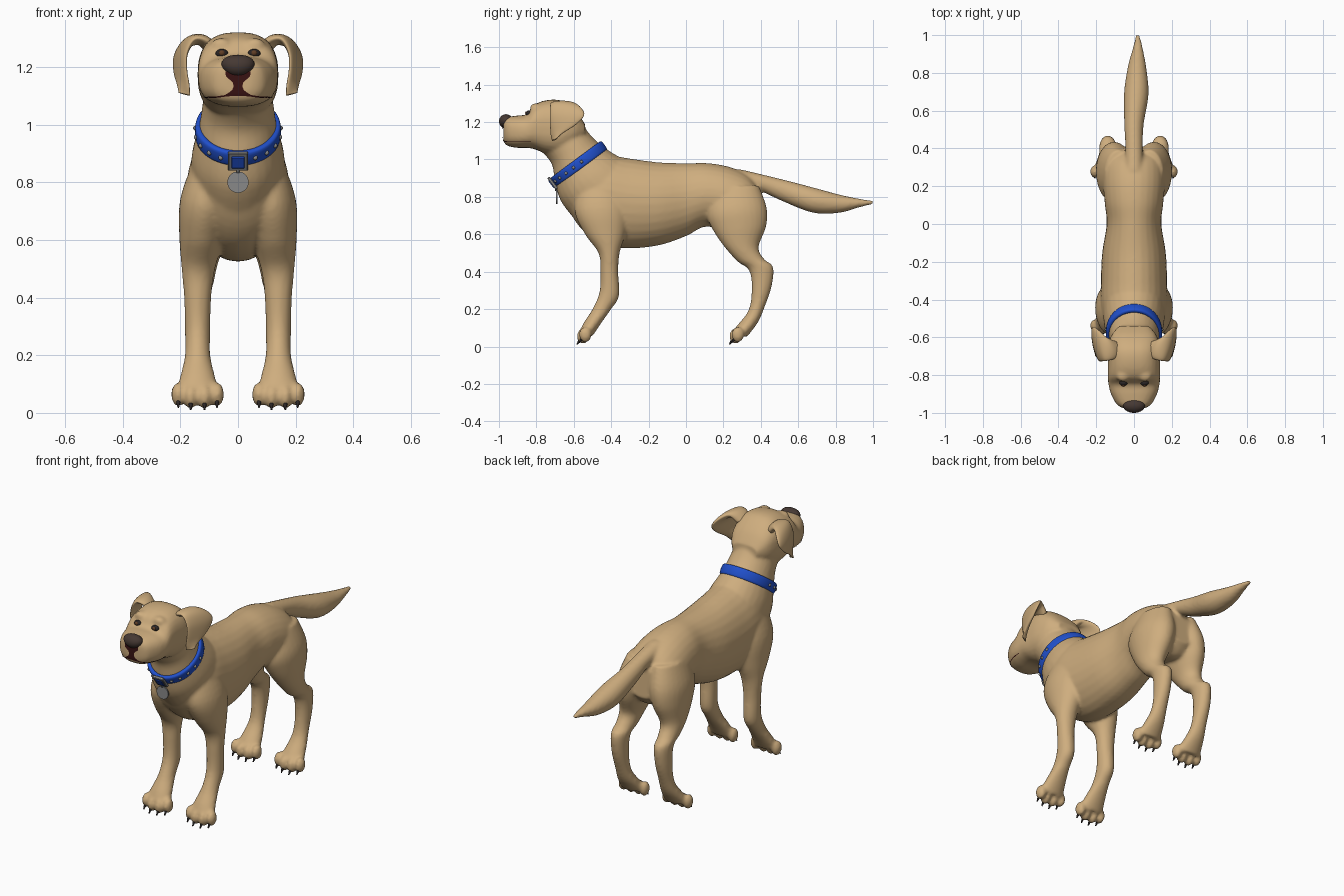
import bpy, bmesh
from math import sin, cos, pi, radians, copysign
from mathutils import Vector, Matrix

default_cube = bpy.data.objects.get("Cube")
if default_cube:
    bpy.data.objects.remove(default_cube, do_unlink=True)


def material(name, red, green, blue):
    mat = bpy.data.materials.new(name)
    mat.use_nodes = True
    colour = (red, green, blue, 1)
    mat.diffuse_color = colour
    shader = next(n for n in mat.node_tree.nodes if n.type == 'BSDF_PRINCIPLED')
    shader.inputs["Base Color"].default_value = colour
    shader.inputs["Roughness"].default_value = .7
    return mat


TAN = material("tan_coat", .62, .42, .21)
BLUE = material("blue_collar", .015, .08, .6)
METAL = material("grey_metal", .25, .25, .25)
NOSE = material("dark_brown_nose", .06, .04, .033)
MOUTH = material("maroon_mouth", .04, .006, .006)
CLAW = material("black_claw", .025, .02, .02)
IRIS = material("brown_iris", .12, .05, .02)


def finish(name, bm, mat, smooth=True):
    """Turn a bmesh into a named object of one colour."""
    bmesh.ops.recalc_face_normals(bm, faces=bm.faces)
    mesh = bpy.data.meshes.new(name)
    bm.to_mesh(mesh)
    bm.free()
    for poly in mesh.polygons:
        poly.use_smooth = smooth
    mesh.materials.append(mat)
    obj = bpy.data.objects.new(name, mesh)
    bpy.context.scene.collection.objects.link(obj)
    return obj


def spline(rows, steps=5):
    """Catmull-Rom interpolation through rows of numbers."""
    out = []
    last = len(rows) - 1
    for i in range(last):
        a, b, c, d = (rows[max(0, min(last, i + k))] for k in (-1, 0, 1, 2))
        for s in range(steps):
            t = s / steps
            out.append([q + .5 * t * (r - p + t * (2 * p - 5 * q + 4 * r - w
                        + t * (3 * (q - r) + w - p)))
                        for p, q, r, w in zip(a, b, c, d)])
    return out + [list(rows[-1])]


def skin(bm, rings, closed=False):
    """Bridge rings of points; cap the ends unless the rings form a loop."""
    vs = [[bm.verts.new(p) for p in ring] for ring in rings]
    n = len(vs[0])
    pairs = list(zip(vs, vs[1:])) + ([(vs[-1], vs[0])] if closed else [])
    for a, b in pairs:
        for i in range(n):
            j = (i + 1) % n
            bm.faces.new((a[i], a[j], b[j], b[i]))
    if not closed:
        bm.faces.new(vs[0])
        bm.faces.new(vs[-1])


def loft(bm, sections, side=1, box=1, twist=0, sides=28):
    """Sections: x, first edge y z, second edge y z, half thickness."""
    rows = spline(sections)
    first = [Vector((side * (r[0] - twist), r[1], r[2])) for r in rows]
    second = [Vector((side * (r[0] + twist), r[3], r[4])) for r in rows]
    mids = [(a + b) / 2 for a, b in zip(first, second)]
    rings = []
    for i, row in enumerate(rows):
        half = (first[i] - second[i]) / 2
        along = mids[min(i + 1, len(mids) - 1)] - mids[max(i - 1, 0)]
        across = half.cross(along).normalized() * max(row[5], .003)
        ring = []
        for k in range(sides):
            c, s = cos(2 * pi * k / sides), sin(2 * pi * k / sides)
            ring.append(mids[i] + across * copysign(abs(c) ** box, c)
                        + half * copysign(abs(s) ** box, s))
        rings.append(ring)
    skin(bm, rings)


def ball(bm, loc, scale, segments=20):
    matrix = Matrix.Translation(loc) @ Matrix.Diagonal((*scale, 1))
    bmesh.ops.create_uvsphere(bm, u_segments=segments, v_segments=segments // 2,
                              radius=1, matrix=matrix)


# Body masses, each running along the animal
torso = [(0, -.63, .92, -.65, .77, .08), (0, -.53, .98, -.57, .64, .15),
         (0, -.42, 1.02, -.47, .56, .175), (0, -.3, 1.005, -.33, .525, .176),
         (0, -.15, .985, -.15, .54, .168), (0, 0, .98, 0, .59, .145),
         (0, .12, .98, .1, .64, .155), (0, .24, .958, .22, .62, .165),
         (0, .34, .91, .34, .6, .155), (0, .4, .83, .41, .66, .1)]
neck = [(0, -.56, 1.2, -.79, 1.06, .115), (0, -.51, 1.13, -.72, .98, .125),
        (0, -.445, 1.07, -.7, .88, .138), (0, -.36, 1.015, -.665, .77, .16),
        (0, -.28, .97, -.56, .64, .165)]
tail = [(0, .28, .95, .34, .84, .05), (0, .42, .917, .4, .83, .046),
        (0, .55, .885, .52, .775, .052), (.012, .7, .845, .68, .715, .065),
        (.016, .83, .81, .82, .715, .05), (.02, .93, .79, .92, .742, .028),
        (.02, 1.005, .778, 1.003, .762, .01)]
head_outline = [(-.977, 1.21, 1.1, .05), (-.957, 1.226, 1.074, .09),
                (-.9, 1.235, 1.062, .122), (-.85, 1.243, 1.062, .135),
                (-.81, 1.293, 1.055, .139), (-.74, 1.318, 1.03, .139),
                (-.66, 1.313, 1.03, .139), (-.59, 1.26, 1.08, .12),
                (-.54, 1.19, 1.12, .08)]
head = [(0, y, top, y, low, r) for y, top, low, r in head_outline]
front_leg = [(.08, -.58, .85, -.34, .87, .075), (.112, -.595, .72, -.31, .73, .09),
             (.128, -.54, .6, -.325, .6, .076), (.138, -.468, .5, -.355, .5, .058),
             (.14, -.457, .4, -.362, .4, .047), (.14, -.463, .29, -.358, .27, .044),
             (.14, -.5, .2, -.4, .2, .044), (.14, -.545, .13, -.45, .13, .06),
             (.14, -.57, .08, -.5, .055, .076)]
hind_leg = [(.08, .13, .82, .39, .86, .075), (.1, .11, .71, .432, .74, .097),
            (.115, .14, .63, .428, .64, .087), (.13, .2, .54, .388, .53, .064),
            (.135, .275, .455, .42, .465, .052), (.138, .335, .41, .466, .425, .046),
            (.14, .352, .32, .458, .32, .042), (.14, .337, .2, .42, .21, .042),
            (.14, .28, .12, .385, .13, .057), (.14, .245, .08, .325, .05, .076)]

body = bmesh.new()
for part in (torso, neck, tail):
    loft(body, part)
loft(body, head, box=.78)
claws = bmesh.new()
tilt = Matrix.Rotation(radians(145), 4, 'X')
for side in (1, -1):
    # Brow above each eye
    ball(body, (side * .058, -.805, 1.275), (.036, .03, .026))
    for leg, front in ((front_leg, -.55), (hind_leg, .265)):
        loft(body, leg, side)
        # Four toes, the middle pair further forward and lower
        for offset in (-.067, -.024, .024, .067):
            outer = abs(offset) > .05
            x = side * (.14 + offset)
            y, z = front + outer * .012, .056 + outer * .008
            ball(body, (x, y, z), (.025, .034, .042))
            spot = Matrix.Translation((x, y - .02, z - .026))
            bmesh.ops.create_cone(claws, cap_ends=True, segments=10, radius1=.012,
                                  radius2=.003, depth=.046, matrix=spot @ tilt)
finish("claws", claws, CLAW)

# Fuse the masses into one smooth skin
body = finish("body", body, TAN)
remesh = body.modifiers.new("fuse", 'REMESH')
remesh.mode = 'VOXEL'
remesh.voxel_size = .0095
remesh.use_smooth_shade = True
relax = body.modifiers.new("relax", 'SMOOTH')
relax.factor = .5
relax.iterations = 5

# Folded ears
ear = [(.085, -.69, 1.25, -.62, 1.26, .02), (.125, -.715, 1.29, -.6, 1.295, .02),
       (.17, -.725, 1.297, -.56, 1.275, .018), (.198, -.727, 1.25, -.545, 1.235, .015),
       (.2, -.727, 1.19, -.59, 1.185, .014), (.19, -.723, 1.135, -.66, 1.14, .012),
       (.186, -.715, 1.1, -.695, 1.11, .006)]
for label, side in (("left", 1), ("right", -1)):
    bm = bmesh.new()
    loft(bm, ear, side, twist=.02)
    finish(label + "_ear", bm, TAN)
    # Eye with a brown iris in front
    bm = bmesh.new()
    ball(bm, (side * .056, -.84, 1.246), (.022, .017, .016))
    finish(label + "_eye", bm, CLAW)
    bm = bmesh.new()
    ball(bm, (side * .056, -.852, 1.248), (.011, .008, .01), 12)
    finish(label + "_iris", bm, IRIS)

# Nose: wide above, narrowing below
bm = bmesh.new()
ball(bm, (0, -.962, 1.204), (.057, .038, .038), 28)
for v in bm.verts:
    v.co.x *= 1 + 4 * (v.co.z - 1.204)
finish("nose", bm, NOSE)


def patch(name, rows):
    """Thin painted sheet that hugs the body."""
    bm = bmesh.new()
    vs = [[bm.verts.new(p) for p in row] for row in rows]
    for a, b in zip(vs, vs[1:]):
        for i in range(len(a) - 1):
            bm.faces.new((a[i], a[i + 1], b[i + 1], b[i]))
    obj = finish(name, bm, MOUTH)
    wrap = obj.modifiers.new("hug", 'SHRINKWRAP')
    wrap.target = body
    wrap.wrap_method = 'NEAREST_SURFACEPOINT'
    wrap.wrap_mode = 'ABOVE_SURFACE'
    wrap.offset = .003


# Dark lip groove below the nose, and the mouth line
groove = spline([(1.185, .045), (1.165, .04), (1.145, .018), (1.12, .02), (1.1, .048)], 3)
patch("lip_groove", [[(w * k / 4, -.985, z) for k in range(-4, 5)] for z, w in groove])
mouth = []
for i in range(61):
    a = radians(-90 + 3 * i)
    mouth.append([(.13 * sin(a), -.83 - .15 * cos(a), 1.086 + .016 * cos(a) ** 2 + h)
                  for h in (-.003, .003)])
patch("mouth_line", mouth)

# Collar, tilted around the neck
tilted = Matrix.Translation((0, -.573, .977)) @ Matrix.Rotation(radians(36.5), 4, 'X')
rings = []
for i in range(64):
    u = 2 * pi * i / 64
    ring = []
    for k in range(16):
        c, s = cos(2 * pi * k / 16), sin(2 * pi * k / 16)
        out = .013 * copysign(abs(c) ** .6, c)
        up = .029 * copysign(abs(s) ** .6, s)
        ring.append(tilted @ Vector(((.136 + out) * cos(u), (.158 + out) * sin(u), up)))
    rings.append(ring)
bm = bmesh.new()
skin(bm, rings, closed=True)
finish("collar", bm, BLUE)

# Studs on the front half of the collar
bm = bmesh.new()
for angle in (24, 42, 60, 78, 96):
    for side in (1, -1):
        u = radians(angle) * side
        ball(bm, tilted @ Vector((.148 * sin(u), -.17 * cos(u), 0)), [.009] * 3, 10)
finish("collar_studs", bm, METAL)


def block(name, size, y, mat):
    bm = bmesh.new()
    place = tilted @ Matrix.Translation((0, y, 0)) @ Matrix.Diagonal((*size, 1))
    bmesh.ops.create_cube(bm, size=1, matrix=place)
    bevel = finish(name, bm, mat, False).modifiers.new("edge", 'BEVEL')
    bevel.width = .003


block("buckle", (.068, .016, .076), -.174, METAL)
block("buckle_strap", (.046, .012, .05), -.18, BLUE)

# Round tag hanging from a link
bm = bmesh.new()
turn = Matrix.Rotation(radians(90), 4, 'X')
bmesh.ops.create_cone(bm, cap_ends=True, segments=40, radius1=.037, radius2=.037,
                      depth=.008, matrix=Matrix.Translation((0, -.692, .8)) @ turn)
finish("tag", bm, METAL, False)
bm = bmesh.new()
bmesh.ops.create_cone(bm, cap_ends=True, segments=10, radius1=.005, radius2=.005,
                      depth=.035, matrix=Matrix.Translation((0, -.695, .85)))
finish("tag_link", bm, METAL)
